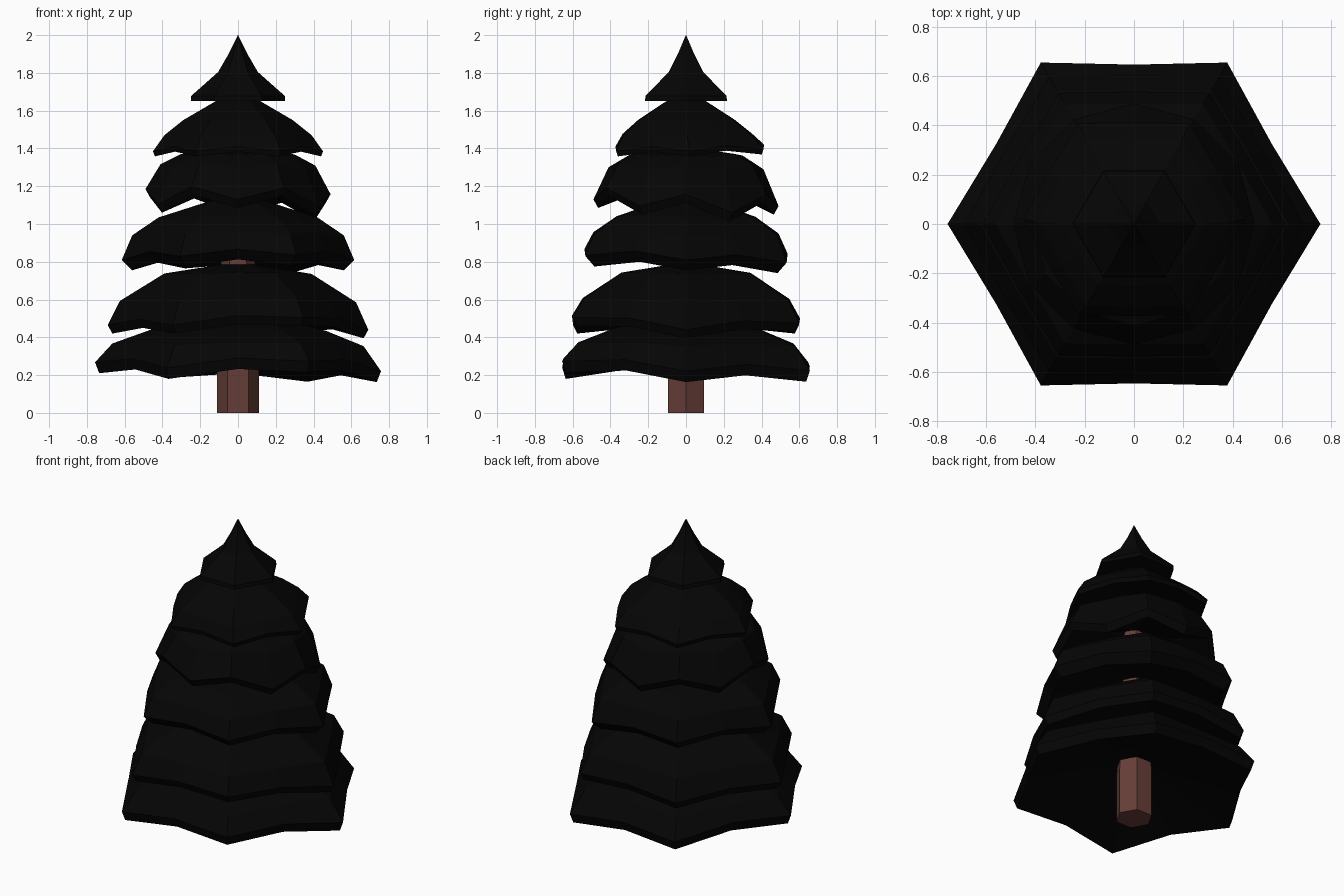
import bpy, bmesh, math

if "Cube" in bpy.data.objects:
    bpy.data.objects.remove(bpy.data.objects["Cube"])


def material(name, rgb):
    m = bpy.data.materials.new(name)
    m.diffuse_color = (*rgb, 1)
    m.use_nodes = True
    m.node_tree.nodes["Principled BSDF"].inputs["Base Color"].default_value = m.diffuse_color
    return m


needles = material("dark needles", (0.0015, 0.0015, 0.0015))
bark = material("brown bark", (0.13, 0.047, 0.037))


def loft(name, rings, mat, closed=False):
    """Skin a stack of point rings with flat faces."""
    bm = bmesh.new()
    vs = [[bm.verts.new(p) for p in ring] for ring in rings]
    n = len(vs[0])
    pairs = list(zip(vs, vs[1:]))
    if closed:
        pairs.append((vs[-1], vs[0]))
    for a, b in pairs:
        for i in range(n):
            j = (i + 1) % n
            bm.faces.new((a[i], a[j], b[j], b[i]))
    if not closed:
        bm.faces.new(vs[0])
        bm.faces.new(vs[-1])
    bmesh.ops.recalc_face_normals(bm, faces=bm.faces)
    me = bpy.data.meshes.new(name)
    bm.to_mesh(me)
    bm.free()
    me.materials.append(mat)
    ob = bpy.data.objects.new(name, me)
    bpy.context.collection.objects.link(ob)
    return ob


def hexagon(r, z):
    return [(r * math.cos(math.radians(60 * i)), r * math.sin(math.radians(60 * i)), z)
            for i in range(6)]


def tier(name, outer, core, turn, mid, lift, droop, shift=0):
    """Skirt with six drooping corners and raised points between them.
    outer = (radius, height) of crown, upper, shoulder, lip, rim;
    core = height where the underside meets the trunk; droop = corner offsets."""
    rim = outer[-1]
    under = [(rim[0] * 0.5, rim[1] * 0.45 + core * 0.55), (0.04, core)]
    weights = [0, 0.1, 0.3, 1, 1, 0.3, 0]
    rings = []
    for (r, z), w in zip(list(outer) + under, weights):
        ring = []
        for i in range(12):
            a = math.radians(30 * i + turn)
            rr = r * (mid if i % 2 else 1)
            k = i // 2
            if i % 2:
                d = lift + (droop[k] + droop[(k + 1) % 6]) / 2
            else:
                d = droop[k]
            ring.append((rr * math.cos(a), rr * math.sin(a) + shift * w, z + w * d))
        rings.append(ring)
    loft(name, rings, needles, closed=True)


# Trunk, straight at the foot and tapering upward
loft("trunk", [hexagon(0.11, 0), hexagon(0.11, 0.3), hexagon(0.05, 1.75)], bark)

# Branch tiers from the bottom up
tier("branch_tier_1", [(0.06, 0.55), (0.47, 0.435), (0.665, 0.36), (0.757, 0.243), (0.735, 0.185)],
     0.38, 0, 0.855, 0.035, [-0.022, -0.02, 0, 0.025, -0.005, 0.03])
tier("branch_tier_2", [(0.06, 0.79), (0.39, 0.737), (0.625, 0.59), (0.69, 0.455), (0.665, 0.41)],
     0.58, 0, 0.875, 0.03, [-0.015, 0.02, 0.01, 0.01, 0.01, 0.05])
tier("branch_tier_3", [(0.06, 1.15), (0.42, 1.035), (0.56, 0.94), (0.615, 0.81), (0.56, 0.755)],
     0.93, 0, 0.875, 0.035, [0, -0.015, 0.01, 0, 0.02, 0.025])
tier("branch_tier_4", [(0.06, 1.40), (0.30, 1.362), (0.41, 1.29), (0.49, 1.095), (0.465, 1.05)],
     1.26, 30, 1.0, 0.08, [-0.035, 0, 0.01, 0.01, 0.035, 0])
tier("branch_tier_5", [(0.05, 1.69), (0.29, 1.55), (0.39, 1.47), (0.45, 1.385), (0.44, 1.358)],
     1.50, 0, 0.875, 0.025, [0, 0.01, 0.01, 0, 0, 0], 0.02)

# Pointed tree top with a flared skirt
loft("tree_top", [hexagon(0.001, 2.0), hexagon(0.05, 1.90), hexagon(0.105, 1.805),
                  hexagon(0.195, 1.725), hexagon(0.248, 1.678), hexagon(0.25, 1.652)], needles)
